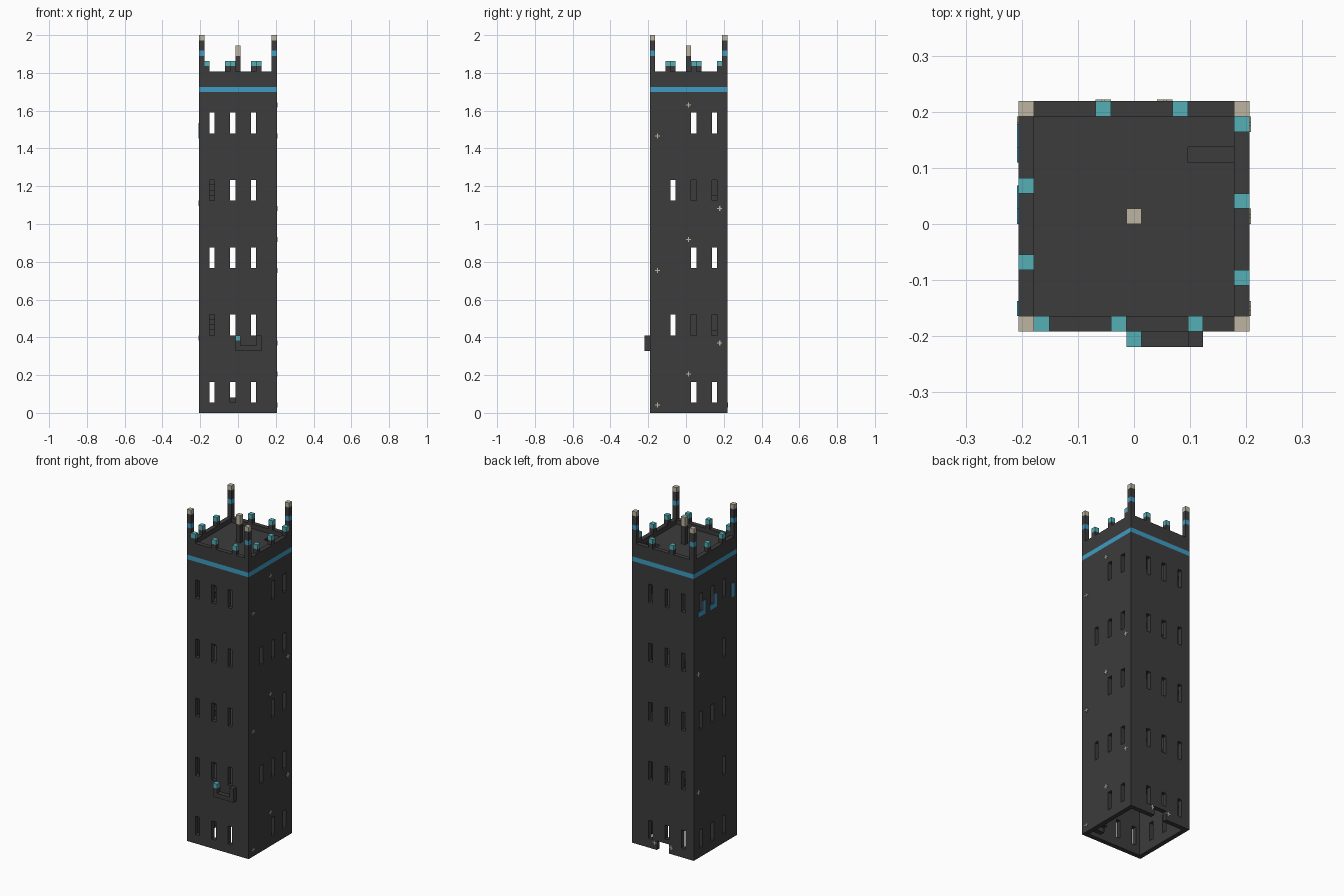
import bpy, bmesh
from mathutils import Matrix, Vector

cube = bpy.data.objects.get("Cube")
if cube:
    bpy.data.objects.remove(cube, do_unlink=True)

S = 2 / 73          # one block
STOREY = 13
LEVELS = range(5)


def material(name, rgb):
    m = bpy.data.materials.new(name)
    m.use_nodes = True
    m.diffuse_color = (*rgb, 1)
    m.node_tree.nodes["Principled BSDF"].inputs["Base Color"].default_value = (*rgb, 1)
    return m


DARK = material("dark stone", (0.045, 0.045, 0.045))
BLUE = material("blue", (0.05, 0.33, 0.55))
TEAL = material("teal", (0.09, 0.43, 0.46))
CREAM = material("cream", (0.51, 0.46, 0.36))


def boxes(name, items, mat):
    """One mesh of boxes, each (x0, x1, y0, y1, z0, z1) in blocks."""
    bm = bmesh.new()
    for x0, x1, y0, y1, z0, z1 in items:
        centre = Vector((x0 + x1, y0 + y1, z0 + z1)) * S / 2
        size = Vector((x1 - x0, y1 - y0, z1 - z0)) * S
        bmesh.ops.create_cube(bm, size=1, matrix=Matrix.Translation(centre) @ Matrix.Diagonal((*size, 1)))
    me = bpy.data.meshes.new(name)
    bm.to_mesh(me)
    bm.free()
    me.materials.append(mat)
    ob = bpy.data.objects.new(name, me)
    bpy.context.collection.objects.link(ob)
    return ob


def block(x, y, z0, z1):
    return (x - .5, x + .5, y - .5, y + .5, z0, z1)


def cut(ob, items):
    cutter = boxes("cutter", items, DARK)
    cutter.hide_render = True
    mod = ob.modifiers.new("cut", "BOOLEAN")
    mod.object = cutter
    mod.solver = "EXACT"
    bpy.context.view_layer.update()
    me = bpy.data.meshes.new_from_object(ob.evaluated_get(bpy.context.evaluated_depsgraph_get()))
    ob.modifiers.clear()
    ob.data = me
    bpy.data.objects.remove(cutter, do_unlink=True)


# Hollow tower with a floor at each storey, open base and a sunken roof
tower = boxes("tower_walls", [(-7.5, 7.5, -7, 8, 0, 66)], DARK)
rooms = [(-1, 13)] + [(k * STOREY + 1, k * STOREY + 13) for k in (1, 2, 3)] + [(53, 64), (65, 68)]
cut(tower, [(-6.5, 6.5, -6, 7, a, b) for a, b in rooms])

# Window slots; side walls skip the slots that the stairs cover
openings = [(-1.5, 1.5, 6.5, 8.5, -1, 2)]
for k in LEVELS:
    z0, z1 = k * STOREY + 2, k * STOREY + 6
    for x in (-5, -1, 3):
        openings.append((x - .5, x + .5, -7.5, -5.5, z0, z1))
        low = 1 if k == 0 and x == -1 else 0
        openings.append((x - .5, x + .5, 6.5, 8.5, z0 + low, z1))
    for y in (-2.5, 1.5, 5.5):
        if k % 2 or y > 0:
            openings.append((6, 8, y - .5, y + .5, z0, z1))
        if k % 2 == 0 or y < 0:
            openings.append((-8, -6, y - .5, y + .5, z0, z1))
cut(tower, openings)

# Stairwells and stairs, alternating between the two side walls
wells, steps = [], []
for k in LEVELS:
    base = k * STOREY
    side = -1 if k % 2 else 1
    xs = sorted((side * 3.5, side * 6.5))
    ys = sorted(.5 + side * d for d in ((3.5 if k == 4 else -.5), 5.5))
    top = 64 if k == 4 else base + STOREY
    wells.append((*xs, *ys, top - .5, top + 1.5))
    for i in range(12):
        y = .5 + side * (i - 6)
        steps.append((*xs, y - .5, y + .5, base + 1 + i, base + 2 + i))
cut(tower, wells)
boxes("stairs", steps, DARK)

# Blue band around the outside
tower.data.materials.append(BLUE)
bm = bmesh.new()
bm.from_mesh(tower.data)
for z in (62, 63):
    bmesh.ops.bisect_plane(bm, geom=bm.verts[:] + bm.edges[:] + bm.faces[:], dist=1e-6,
                           plane_co=(0, 0, z * S), plane_no=(0, 0, 1))
for f in bm.faces:
    c = f.calc_center_median() / S
    outside = abs(c.x) > 7.4 or abs(c.y - .5) > 7.4
    f.material_index = int(outside and 62 < c.z < 63)
bm.to_mesh(tower.data)
bm.free()

# Corner posts and centre post
corners = [(x, y) for x in (-7, 7) for y in (-6.5, 7.5)]
boxes("corner_posts", [block(x, y, a, b) for x, y in corners for a, b in ((66, 69), (70, 72))], DARK)
boxes("corner_post_bands", [block(x, y, 69, 70) for x, y in corners], BLUE)
boxes("corner_post_caps", [block(x, y, 72, 73) for x, y in corners], CREAM)
boxes("centre_post", [block(0, .5, 65, 69)], DARK)
boxes("centre_post_cap", [block(0, .5, 69, 71)], CREAM)

# Battlements
merlons = [(x, -6.5) for x in (-6, -1, 4)] + [(x, 7.5) for x in (-2, 3)]
merlons += [(-7, y) for y in (-2.5, 2.5)] + [(7, y) for y in (-3.5, 1.5, 6.5)]
boxes("battlement_bases", [block(x, y, 66, 67) for x, y in merlons], DARK)
boxes("battlement_caps", [block(x, y, 67, 68) for x, y in merlons], TEAL)

# Front balcony
boxes("balcony", [(-.5, 4.5, -8, -7, 12, 13), block(0, -7.5, 13, 14), block(4, -7.5, 13, 15)], DARK)
boxes("balcony_cap", [block(0, -7.5, 14, 15)], TEAL)

# Small crosses on the walls, as thin plates
T, R, W = .1, .5, .12
crosses = []
for k in (0, 2, 4):
    for y, z in ((-5.5, 1.5), (.5, 7.5), (6.5, 13.5)):
        z += k * STOREY
        if z < 62:
            for a, b in ((R, W), (W, R)):
                crosses.append((7.5, 7.5 + T, y - a, y + a, z - b, z + b))
for z in (14.5, 40.5):
    for a, b in ((R, W), (W, R)):
        crosses.append((-7.5 - T, -7.5, 6.5 - a, 6.5 + a, z - b, z + b))
for x in (-2, 2):
    for a, b in ((R, W), (W, R)):
        crosses.append((x - a, x + a, 8, 8 + T, 1.5 - b, 1.5 + b))
boxes("wall_crosses", crosses, CREAM)

# Blue trim plates beside the upper side windows
trim = [(-7.5 - T, -7.5, -6, -5, 53, 56)]
for y in (1.5, 5.5):
    trim.append((-7.5 - T, -7.5, y - 1.5, y + 1, 53, 54))
    trim.append((-7.5 - T, -7.5, y - 1.5, y - .5, 54, 56))
boxes("side_window_trim", trim, BLUE)
